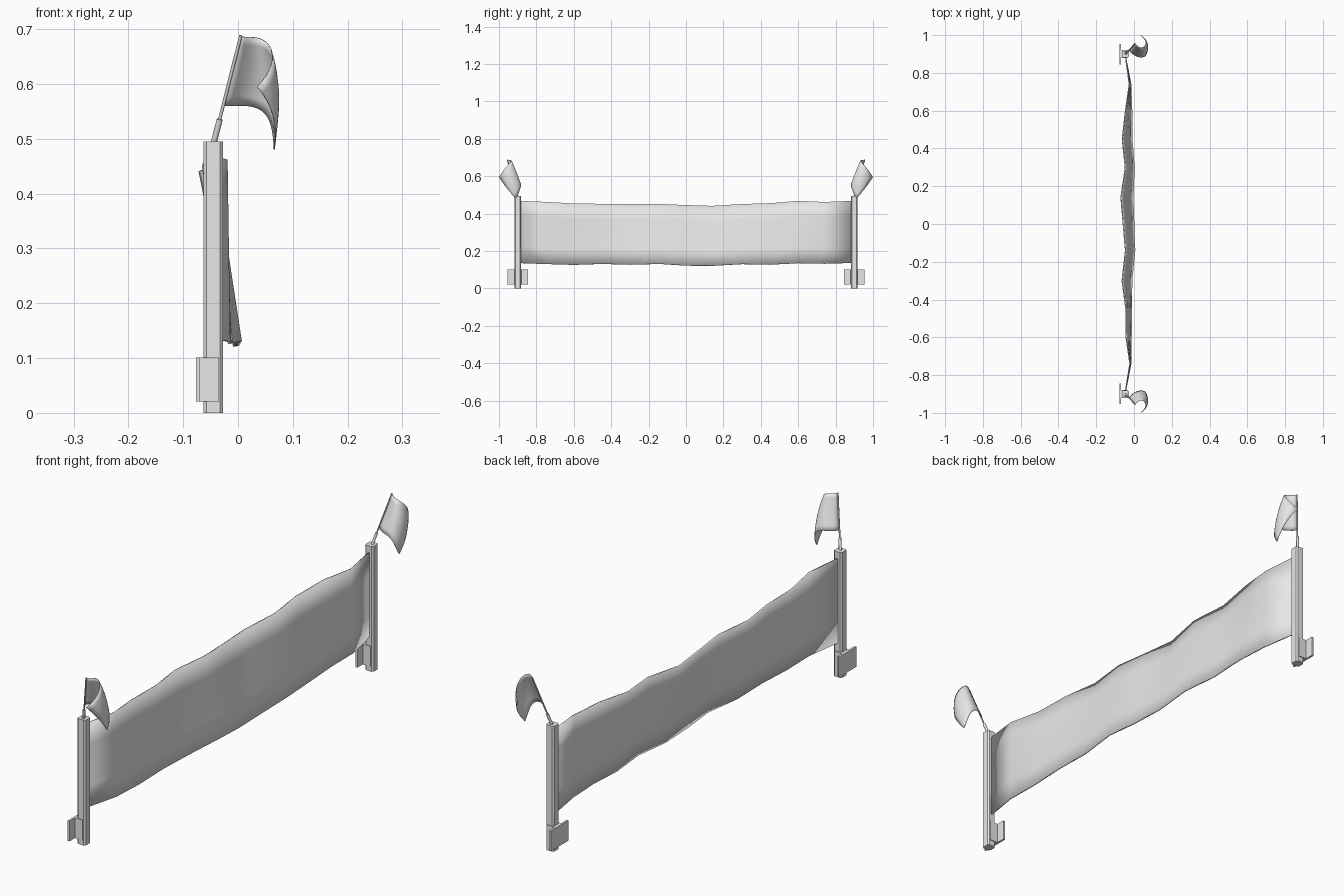
import bpy, bmesh
from mathutils import Vector, Matrix

cube = bpy.data.objects.get("Cube")
if cube:
    bpy.data.objects.remove(cube, do_unlink=True)

grey = bpy.data.materials.new("plain_grey")
grey.use_nodes = True
grey.diffuse_color = (0.8, 0.8, 0.8, 1)
grey.node_tree.nodes["Principled BSDF"].inputs["Base Color"].default_value = (0.8, 0.8, 0.8, 1)


def finish(name, bm, mirror=True, thickness=0, smooth=None):
    """Turn a bmesh into an object, optionally thickened and mirrored front to back."""
    bmesh.ops.recalc_face_normals(bm, faces=bm.faces)
    mesh = bpy.data.meshes.new(name)
    bm.to_mesh(mesh)
    bm.free()
    mesh.materials.append(grey)
    obj = bpy.data.objects.new(name, mesh)
    bpy.context.collection.objects.link(obj)
    if smooth:
        bpy.ops.object.select_all(action="DESELECT")
        obj.select_set(True)
        bpy.context.view_layer.objects.active = obj
        bpy.ops.object.shade_smooth_by_angle(angle=smooth)
    if thickness:
        solid = obj.modifiers.new("thickness", "SOLIDIFY")
        solid.thickness = thickness
        solid.offset = 0
    if mirror:
        mod = obj.modifiers.new("mirror", "MIRROR")
        mod.use_axis = (False, True, False)
        mod.use_clip = False
    return obj


def box(name, low, high, chamfer=0):
    low, high = Vector(low), Vector(high)
    bm = bmesh.new()
    bmesh.ops.create_cube(bm, size=1)
    for v in bm.verts:
        v.co = (low + high) / 2 + v.co * (high - low)
    if chamfer:
        upright = [e for e in bm.edges
                   if abs(e.verts[0].co.z - e.verts[1].co.z) > 0.1]
        bmesh.ops.bevel(bm, geom=upright, offset=chamfer, segments=1, affect="EDGES")
    return finish(name, bm)


def rod(name, start, end, radius, sides=8):
    axis = end - start
    place = Matrix.Translation((start + end) / 2) @ axis.to_track_quat("Z", "Y").to_matrix().to_4x4()
    bm = bmesh.new()
    bmesh.ops.create_cone(bm, cap_ends=True, segments=sides, radius1=radius,
                          radius2=radius, depth=axis.length, matrix=place)
    return finish(name, bm, smooth=0.9)


def sheet(rows):
    """Quad grid through rows of points."""
    bm = bmesh.new()
    grid = [[bm.verts.new(p) for p in row] for row in rows]
    for a, b in zip(grid, grid[1:]):
        for i in range(len(a) - 1):
            bm.faces.new((a[i], a[i + 1], b[i + 1], b[i]))
    return bm


def blend(points, t):
    """Smooth curve through evenly spaced points, t from 0 to 1."""
    n = len(points) - 1
    total = Vector((0, 0, 0))
    for i, p in enumerate(points):
        weight = 1
        for j in range(n + 1):
            if j != i:
                weight *= (t * n - j) / (i - j)
        total += Vector(p) * weight
    return total


# Upright posts with chamfered corners
box("post", (-0.063, -0.917, 0), (-0.027, -0.881, 0.495), chamfer=0.006)

# Mounting brackets low on the posts
box("bracket_plate", (-0.077, -0.954, 0.021), (-0.069, -0.844, 0.101))
box("bracket_stem", (-0.07, -0.92, 0.021), (-0.035, -0.878, 0.101))

# Leaning flag poles in their sockets
base = Vector((-0.046, -0.899, 0.485))
tip = Vector((0.005, -0.955, 0.688))
rod("flag_socket", base, base.lerp(tip, 0.25), 0.0055)
rod("flag_pole", base, tip, 0.003)

# Curling flags: top, middle and bottom edges, each from pole to free end
flag_edges = [
    [(0.005, -0.955, 0.687), (0.028, -0.936, 0.685), (0.05, -0.937, 0.677),
     (0.063, -0.962, 0.648), (0.035, -0.999, 0.595)],
    [(-0.01, -0.937, 0.624), (0.028, -0.91, 0.624), (0.056, -0.91, 0.613),
     (0.073, -0.93, 0.585), (0.064, -0.962, 0.542)],
    [(-0.027, -0.919, 0.56), (0.015, -0.887, 0.56), (0.045, -0.883, 0.55),
     (0.061, -0.89, 0.523), (0.066, -0.912, 0.48)],
]
steps_u, steps_v = 14, 8
flag_rows = []
for v in range(steps_v + 1):
    row = []
    for u in range(steps_u + 1):
        across = [blend(edge, u / steps_u) for edge in flag_edges]
        row.append(blend(across, v / steps_v))
    flag_rows.append(row)
finish("flag", sheet(flag_rows), thickness=0.002, smooth=0.6)

# Long rippled banner: y, top x, top z, bottom x, bottom z at each fold
folds = [
    (-0.885, -0.045, 0.468, -0.045, 0.135), (-0.74, -0.022, 0.462, -0.017, 0.13),
    (-0.6, -0.042, 0.454, -0.015, 0.126), (-0.45, -0.043, 0.452, -0.013, 0.131),
    (-0.3, -0.063, 0.451, -0.012, 0.127), (-0.14, -0.045, 0.451, 0.004, 0.131),
    (0.0, -0.057, 0.445, -0.001, 0.122), (0.14, -0.069, 0.441, -0.006, 0.121),
    (0.3, -0.046, 0.451, 0.001, 0.13), (0.45, -0.062, 0.455, -0.011, 0.127),
    (0.6, -0.045, 0.468, -0.012, 0.135), (0.74, -0.025, 0.462, -0.017, 0.132),
    (0.885, -0.045, 0.468, -0.045, 0.136),
]
levels = 4
banner_rows = []
for k in range(levels + 1):
    banner_rows.append([Vector((tx, y, tz)).lerp(Vector((bx, y, bz)), k / levels)
                        for y, tx, tz, bx, bz in folds])
finish("banner", sheet(banner_rows), mirror=False, thickness=0.006, smooth=0.4)
